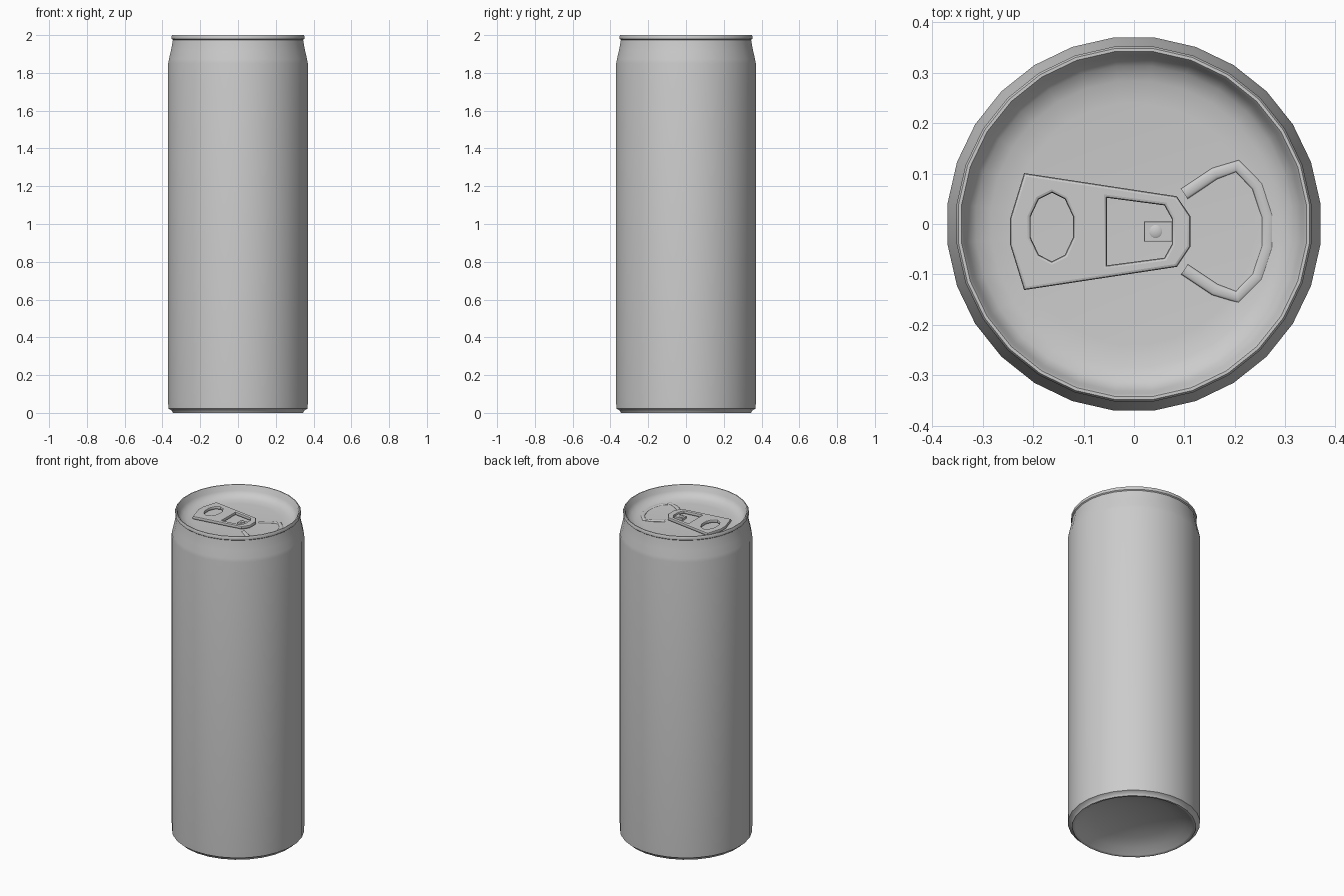
import bpy, bmesh, math

if "Cube" in bpy.data.objects:
    bpy.data.objects.remove(bpy.data.objects["Cube"])

SIDES = 28
CY = -0.015      # centre line of the tab and pouring panel
FLOOR = 1.93     # height of the lid panel


def finish(ob, angle=40):
    bpy.ops.object.select_all(action='DESELECT')
    ob.select_set(True)
    bpy.context.view_layer.objects.active = ob
    if ob.type == 'CURVE':
        bpy.ops.object.convert(target='MESH')
    bpy.ops.object.shade_smooth_by_angle(angle=math.radians(angle))


def lathe(name, profile, sides=SIDES, centre=(0, 0), angle=40):
    """Spin (radius, z) points around z; radius 0 becomes a pole."""
    bm = bmesh.new()
    rings = []
    for r, z in profile:
        n = 1 if r == 0 else sides
        rings.append([bm.verts.new((centre[0] + r * math.cos(2 * math.pi * (i + .5) / sides),
                                    centre[1] + r * math.sin(2 * math.pi * (i + .5) / sides), z))
                      for i in range(n)])
    for a, b in zip(rings, rings[1:]):
        for i in range(sides):
            j = (i + 1) % sides
            quad = [a[i % len(a)], a[j % len(a)], b[j % len(b)], b[i % len(b)]]
            bm.faces.new(list(dict.fromkeys(quad)))
    bmesh.ops.recalc_face_normals(bm, faces=bm.faces)
    me = bpy.data.meshes.new(name)
    bm.to_mesh(me)
    bm.free()
    ob = bpy.data.objects.new(name, me)
    bpy.context.collection.objects.link(ob)
    finish(ob, angle)


def mirrored(half):
    """Complete an upper half outline by mirroring it over the tab line."""
    return [(x, CY + y) for x, y in half] + [(x, CY - y) for x, y in reversed(half)]


def plate(name, outlines, z, half_thick, bevel):
    """Flat bevelled plate; outlines after the first are holes."""
    cu = bpy.data.curves.new(name, 'CURVE')
    cu.dimensions = '2D'
    cu.fill_mode = 'BOTH'
    cu.extrude = half_thick - bevel
    cu.bevel_depth = bevel
    cu.bevel_resolution = 1
    cu.offset = -bevel
    for pts in outlines:
        sp = cu.splines.new('POLY')
        sp.points.add(len(pts) - 1)
        for p, (x, y) in zip(sp.points, pts):
            p.co = (x, y, 0, 1)
        sp.use_cyclic_u = True
    ob = bpy.data.objects.new(name, cu)
    ob.location.z = z
    bpy.context.collection.objects.link(ob)
    finish(ob)


# Can shell: domed base, wall, neck, rolled rim and sunken lid
lathe("can_body", [
    (0, 0.085), (0.12, 0.076), (0.22, 0.055), (0.29, 0.03), (0.33, 0.004),
    (0.337, 0), (0.347, 0), (0.352, 0.012), (0.371, 0.022), (0.372, 0.06),
    (0.372, 1.85), (0.368, 1.872), (0.358, 1.915), (0.351, 1.95), (0.347, 1.975),
    (0.353, 1.98), (0.354, 1.994), (0.350, 2.0), (0.344, 2.0), (0.339, 1.993),
    (0.333, 1.968), (0.315, 1.947), (0.285, 1.935), (0.24, FLOOR), (0, FLOOR)])

# Pull tab with finger hole and rivet window
outer = mirrored([(-0.246, 0.025), (-0.218, 0.116), (0.085, 0.07), (0.112, 0.03)])
finger = [(-0.163 + 0.044 * math.cos(math.pi * (i + .5) / 5),
           -0.006 + 0.068 * math.sin(math.pi * (i + .5) / 5)) for i in range(10)]
window = mirrored([(-0.054, 0.067), (0.06, 0.052), (0.075, 0.025)])
plate("pull_tab", [outer, finger, window], 1.946, 0.010, 0.006)

# Rivet tongue and rivet
plate("rivet_tongue", [mirrored([(0.02, 0.02), (0.08, 0.02)])], 1.938, 0.007, 0.002)
lathe("rivet", [(0, FLOOR), (0.013, FLOOR), (0.013, 1.947), (0.010, 1.949), (0, 1.949)],
      12, (0.043, CY))

# Raised bead around the pouring panel
half = [(0.265, 0.03), (0.245, 0.09), (0.205, 0.13), (0.16, 0.115), (0.10, 0.075)]
path = mirrored(half)
path = path[len(half):] + path[:len(half)]     # open end lies under the tab
cu = bpy.data.curves.new("pour_panel_bead", 'CURVE')
cu.dimensions = '3D'
cu.bevel_depth = 0.012
cu.bevel_resolution = 2
sp = cu.splines.new('POLY')
sp.points.add(len(path) - 1)
for p, (x, y) in zip(sp.points, path):
    p.co = (x, y, 0, 1)
# run from the upper end round the far side to the lower end
order = list(reversed(half))
pts = [(x, CY + y) for x, y in order] + [(x, CY - y) for x, y in half]
for p, (x, y) in zip(sp.points, pts):
    p.co = (x, y, 0, 1)
bead = bpy.data.objects.new("pour_panel_bead", cu)
bead.location.z = FLOOR + 0.001
bead.scale.z = 0.4
bpy.context.collection.objects.link(bead)
finish(bead, 60)
